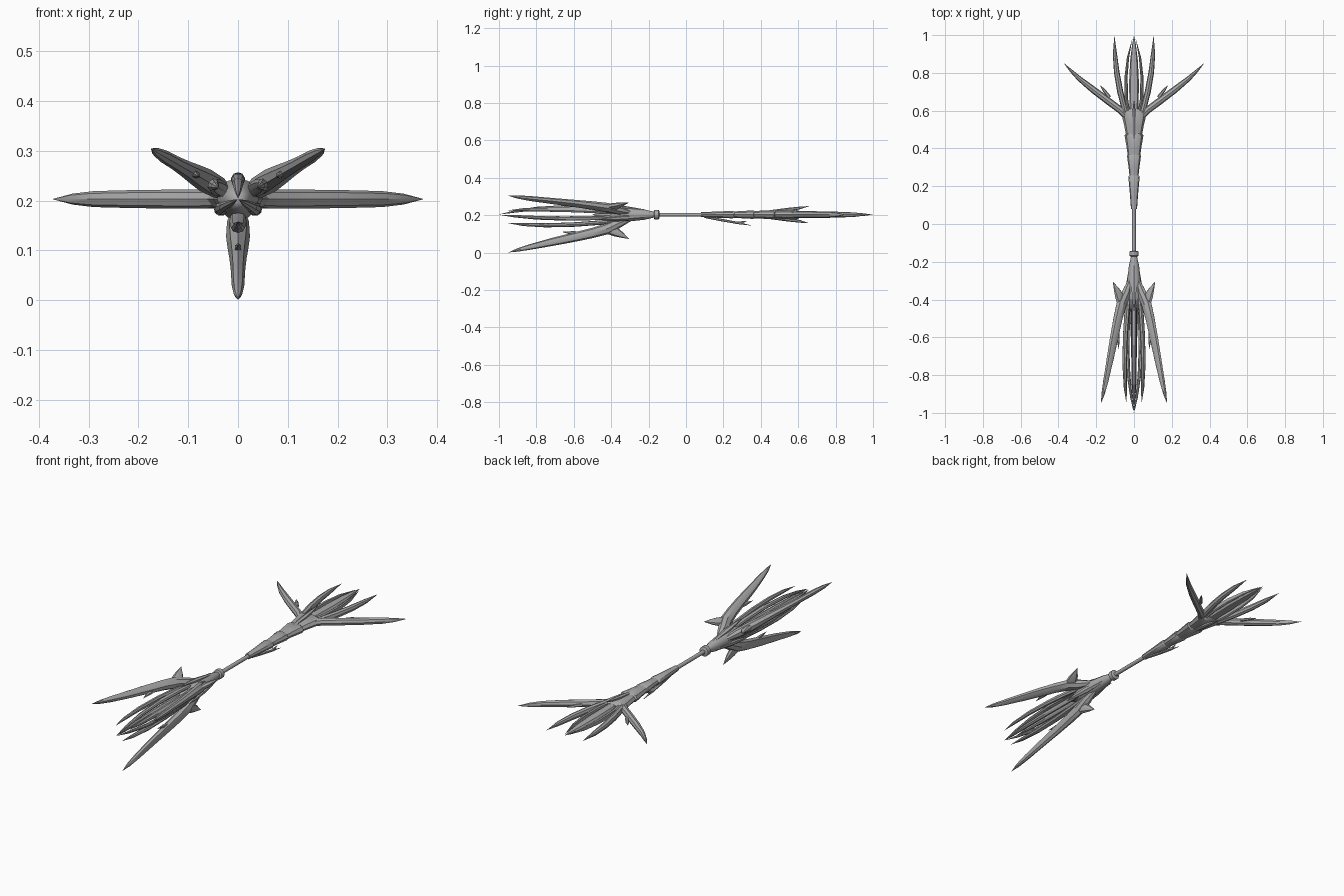
import bpy, bmesh, math
from mathutils import Vector

AXIS_Z = 0.203
grey = bpy.data.materials.new("weathered grey")
grey.diffuse_color = (0.4, 0.4, 0.4, 1)


def loft(name, stations, angle=0, sides=8, smooth=35):
    """Loft rings along a spine lying in a plane through the staff axis.
    Station: (y, distance from axis, half depth in plane, half width across)."""
    a = math.radians(angle)
    out = Vector((math.cos(a), 0, math.sin(a)))
    across = Vector((-math.sin(a), 0, math.cos(a)))
    along = Vector((0, 1, 0))
    spine = [Vector((s[0], s[1])) for s in stations]
    bm = bmesh.new()
    rings = []
    for i, (y, r, d, w) in enumerate(stations):
        t = spine[min(i + 1, len(spine) - 1)] - spine[max(i - 1, 0)]
        t.normalize()
        normal = out * t.x - along * t.y
        c = along * y + out * r + Vector((0, 0, AXIS_Z))
        if d == 0:
            rings.append([bm.verts.new(c)])
        else:
            rings.append([bm.verts.new(c + normal * d * math.cos(k * math.tau / sides)
                                       + across * w * math.sin(k * math.tau / sides))
                          for k in range(sides)])
    for p, q in zip(rings, rings[1:]):
        for k in range(sides):
            j = (k + 1) % sides
            if len(p) == 1:
                bm.faces.new((p[0], q[j], q[k]))
            elif len(q) == 1:
                bm.faces.new((p[k], p[j], q[0]))
            else:
                bm.faces.new((p[k], p[j], q[j], q[k]))
    for end in (rings[0], rings[-1]):
        if len(end) > 1:
            bm.faces.new(end)
    bmesh.ops.recalc_face_normals(bm, faces=bm.faces)
    mesh = bpy.data.meshes.new(name)
    bm.to_mesh(mesh)
    bm.free()
    mesh.materials.append(grey)
    ob = bpy.data.objects.new(name, mesh)
    bpy.context.collection.objects.link(ob)
    bpy.context.view_layer.objects.active = ob
    ob.select_set(True)
    bpy.ops.object.shade_smooth_by_angle(angle=math.radians(smooth))
    ob.select_set(False)
    return ob


def turned(name, profile, angle=0, sides=12):
    return loft(name, [(y, 0, d, w) for y, d, w in profile], angle, sides)


# Shaft, collar and the swelling neck of the head
turned("shaft", [(-0.2, .01, .01), (0.12, .01, .01)])
turned("collar", [(-0.172, .018, .018), (-0.168, .025, .025),
                  (-0.146, .025, .025), (-0.142, .018, .018)])
turned("head_neck", [(-0.165, .014, .014), (-0.22, .027, .027), (-0.3, .036, .036),
                     (-0.38, .042, .042), (-0.44, .026, .026), (-0.5, 0, 0)])

# Head: three splayed blades with hooks and barbs, and inner petals
for ang in (30, 150, 270):
    loft("head_blade", [(-0.30, .024, .012, .012), (-0.36, .045, .026, .022),
                        (-0.42, .075, .030, .024), (-0.50, .098, .027, .021),
                        (-0.60, .121, .025, .017), (-0.72, .147, .021, .014),
                        (-0.83, .172, .015, .013), (-0.90, .189, .009, .009),
                        (-0.95, .202, 0, 0)], ang)
    loft("blade_hook", [(-0.44, .075, .020, .014), (-0.38, .090, .026, .015),
                        (-0.345, .108, .016, .010), (-0.305, .130, 0, 0)], ang)
    loft("blade_barb", [(-0.55, .105, .015, .008), (-0.61, .098, .010, .007),
                        (-0.665, .092, 0, 0)], ang, 6)
    loft("head_petal", [(-0.34, .026, .008, .012), (-0.45, .042, .012, .017),
                        (-0.60, .053, .012, .016), (-0.75, .057, .011, .014),
                        (-0.87, .053, .008, .009), (-0.955, .045, 0, 0)], ang)
    loft("head_inner_petal", [(-0.34, .026, .007, .010), (-0.48, .036, .010, .013),
                              (-0.65, .041, .010, .013), (-0.80, .033, .009, .011),
                              (-0.92, .016, .006, .007), (-1.0, .001, 0, 0)], ang + 60)
    loft("neck_scale", [(-0.22, .022, .006, .008), (-0.33, .038, .009, .016),
                        (-0.41, .048, .006, .010), (-0.47, .052, 0, 0)], ang + 60, 6)

# Tail: stacked flaring sleeves, each with a free lip
sleeves = [(0.08, .016, .014, 0.25, .030, .021), (0.24, .022, .017, 0.36, .037, .024),
           (0.34, .030, .019, 0.47, .050, .026), (0.45, .038, .020, 0.59, .068, .028)]
for y0, x0, z0, y1, x1, z1 in sleeves:
    turned("tail_sleeve", [(y0, x0, z0), ((y0 + y1) / 2, x0 * .55 + x1 * .45, z0 * .5 + z1 * .5),
                           (y1, x1, z1), (y1 + .02, x1 * .55, z1 * .6)], 0, 10)

# Sleeve spikes above and below, and the small spur under the grip
for ang in (90, 270):
    loft("sleeve_spike", [(0.42, .012, .008, .010), (0.54, .026, .010, .013),
                          (0.61, .036, .007, .008), (0.66, .046, 0, 0)], ang, 6)
loft("spur", [(0.10, .012, .006, .006), (0.18, .027, .007, .008),
              (0.28, .045, .006, .007), (0.355, .059, 0, 0)], 270, 6)
loft("spur_barb", [(0.27, .044, .006, .005), (0.30, .041, .006, .005),
                   (0.325, .034, 0, 0)], 270, 6)

# Tail petals: a central one, two near it and two spread wide
loft("tail_centre_petal", [(0.50, 0, .018, .018), (0.62, 0, .018, .024),
                           (0.75, 0, .015, .026), (0.87, 0, .012, .020),
                           (0.95, 0, .007, .010), (1.0, 0, 0, 0)], 90)
for ang in (0, 180):
    loft("tail_inner_strand", [(0.52, .020, .010, .018), (0.66, .040, .009, .016),
                               (0.78, .042, .008, .013), (0.88, .032, .006, .010),
                               (0.985, .008, 0, 0)], ang)
    loft("tail_near_petal", [(0.52, .028, .012, .018), (0.60, .048, .015, .019),
                             (0.70, .073, .016, .018), (0.80, .091, .015, .016),
                             (0.90, .101, .011, .012), (1.0, .104, 0, 0)], ang)
    loft("tail_wide_petal", [(0.55, .025, .016, .016), (0.60, .068, .019, .019),
                             (0.65, .135, .019, .019), (0.71, .215, .018, .018),
                             (0.77, .290, .013, .016), (0.81, .332, .008, .011),
                             (0.853, .373, 0, 0)], ang)
    loft("wide_petal_barb", [(0.67, .130, .010, .007), (0.71, .160, .008, .006),
                             (0.735, .180, 0, 0)], ang, 6)
